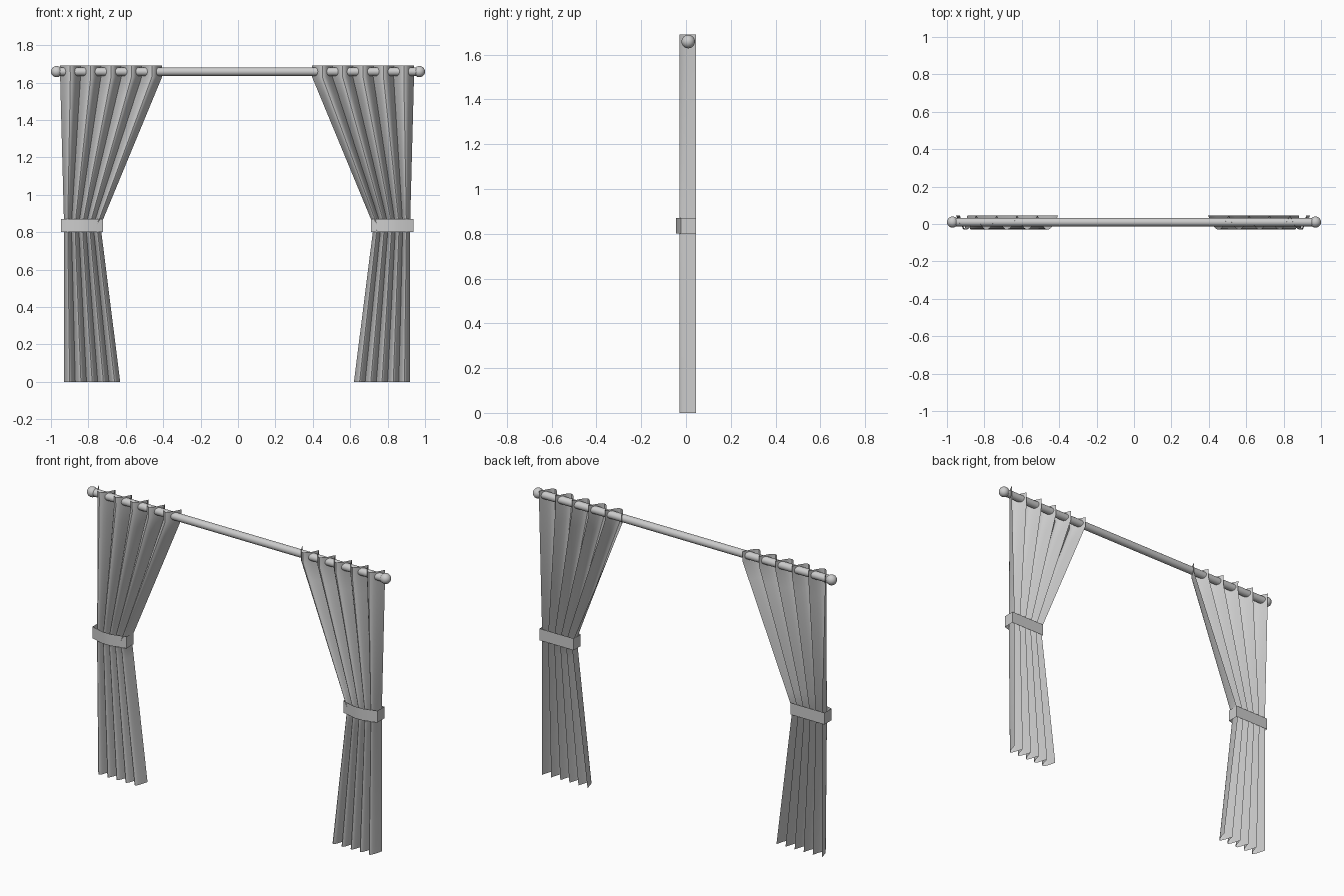
import bpy, bmesh, math

if "Cube" in bpy.data.objects:
    bpy.data.objects.remove(bpy.data.objects["Cube"])

ROD_Y, ROD_Z = 0.01, 1.658
Y_BACK, Y_FRONT = 0.045, -0.03
FOLDS, SEGS = 5, 10


def place(x, side):
    """Left side as is, right side mirrored about the pair's centre."""
    return x if side == "left" else -0.01 - x


def sheet(name, rows, closed=False):
    """Join rows of points into a thin smooth surface."""
    bm = bmesh.new()
    vs = [[bm.verts.new(p) for p in row] for row in rows]
    n = len(rows[0])
    for a, b in zip(vs, vs[1:]):
        for i in range(n if closed else n - 1):
            j = (i + 1) % n
            bm.faces.new((a[i], a[j], b[j], b[i]))
    bmesh.ops.recalc_face_normals(bm, faces=bm.faces)
    me = bpy.data.meshes.new(name)
    bm.to_mesh(me)
    bm.free()
    ob = bpy.data.objects.new(name, me)
    bpy.context.collection.objects.link(ob)
    smooth(ob)
    return ob


def smooth(ob):
    bpy.ops.object.select_all(action='DESELECT')
    ob.select_set(True)
    bpy.context.view_layer.objects.active = ob
    bpy.ops.object.shade_smooth_by_angle(angle=math.radians(35))


# Curtain rod
bpy.ops.mesh.primitive_cylinder_add(vertices=24, radius=0.0225, depth=1.94,
                                    location=(0, ROD_Y, ROD_Z), rotation=(0, math.pi / 2, 0))
rod = bpy.context.object
rod.name = "curtain_rod"
smooth(rod)

# Ball finials
for side, x in (("left", -0.97), ("right", 0.97)):
    bpy.ops.mesh.primitive_uv_sphere_add(segments=24, ring_count=12, radius=0.03,
                                         location=(x, ROD_Y, ROD_Z))
    ball = bpy.context.object
    ball.name = side + "_finial"
    smooth(ball)

# Height, outer edge and inner edge of the curtain
LEVELS = [(1.69, -0.952, -0.406), (1.63, -0.951, -0.406),
          (0.835, -0.930, -0.735), (0.0, -0.930, -0.630)]
# Outline of the tie band
BAND = [(-0.947, 0.045), (-0.947, -0.022), (-0.865, -0.045),
        (-0.81, -0.045), (-0.722, -0.022), (-0.722, 0.045)]

for side in ("left", "right"):
    # Pleated curtain: rounded folds in front, sharp creases behind the rod
    rows = []
    for (z0, o0, i0), (z1, o1, i1) in zip(LEVELS, LEVELS[1:]):
        steps = 8 if z0 - z1 > 0.2 else 1
        for s in range(steps + (z1 == 0)):
            f = s / steps
            z, o, i = z0 + (z1 - z0) * f, o0 + (o1 - o0) * f, i0 + (i1 - i0) * f
            row = []
            for k in range(FOLDS * SEGS + 1):
                t = k / (FOLDS * SEGS)
                y = Y_BACK + (Y_FRONT - Y_BACK) * abs(math.sin(math.pi * t * FOLDS))
                row.append((place(o + (i - o) * t, side), y, z))
            rows.append(row)
    sheet(side + "_curtain", rows)

    # Tie band
    sheet(side + "_tie_band",
          [[(place(x, side), y, z) for x, y in BAND] for z in (0.80, 0.87)], closed=True)
